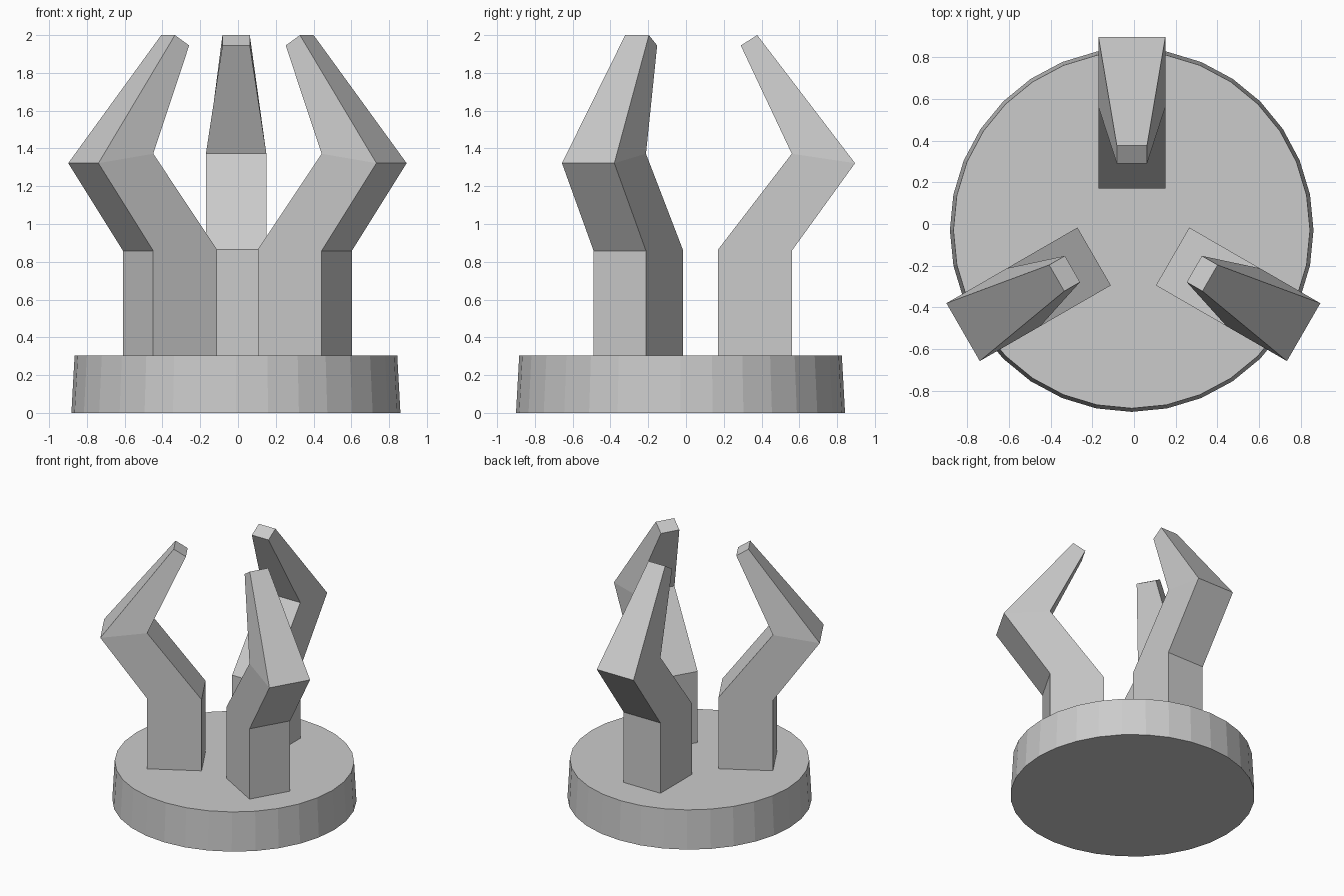
import bpy, bmesh
from math import radians
from mathutils import Matrix, Vector

if "Cube" in bpy.data.objects:
    bpy.data.objects.remove(bpy.data.objects["Cube"])


def finish(bm, name):
    bmesh.ops.recalc_face_normals(bm, faces=bm.faces)
    mesh = bpy.data.meshes.new(name)
    bm.to_mesh(mesh)
    bm.free()
    obj = bpy.data.objects.new(name, mesh)
    bpy.context.collection.objects.link(obj)
    return obj


# Base: slightly tapered 32-sided disc
H = 0.305
bm = bmesh.new()
bmesh.ops.create_cone(bm, cap_ends=True, segments=32, radius1=0.871, radius2=0.854,
                      depth=H, matrix=Matrix.Translation((-0.011, -0.029, H / 2)))
finish(bm, "base")

# Claw cross-sections: inner (radius, z), outer (radius, z), half width
SECTIONS = [
    ((0.217, H), (0.607, H), 0.16),
    ((0.217, 0.865), (0.607, 0.858), 0.16),
    ((0.607, 1.372), (0.942, 1.322), 0.16),
    ((0.337, 1.945), (0.424, 2.0), 0.0725),
]


def claw(name, angle, cx):
    bm = bmesh.new()
    turn = Matrix.Translation((cx, -0.047, 0)) @ Matrix.Rotation(radians(angle), 4, 'Z')
    rings = []
    for (ri, zi), (ro, zo), w in SECTIONS:
        corners = [(-w, ri, zi), (w, ri, zi), (w, ro, zo), (-w, ro, zo)]
        rings.append([bm.verts.new(turn @ Vector(c)) for c in corners])
    for a, b in zip(rings, rings[1:]):
        for i in range(4):
            j = (i + 1) % 4
            bm.faces.new((a[i], a[j], b[j], b[i]))
    bm.faces.new(rings[0][::-1])
    bm.faces.new(rings[-1])
    finish(bm, name)


# Three claws spaced evenly around the base
claw("back_claw", 0, -0.01)
claw("left_claw", 120, -0.003)
claw("right_claw", 240, -0.003)
